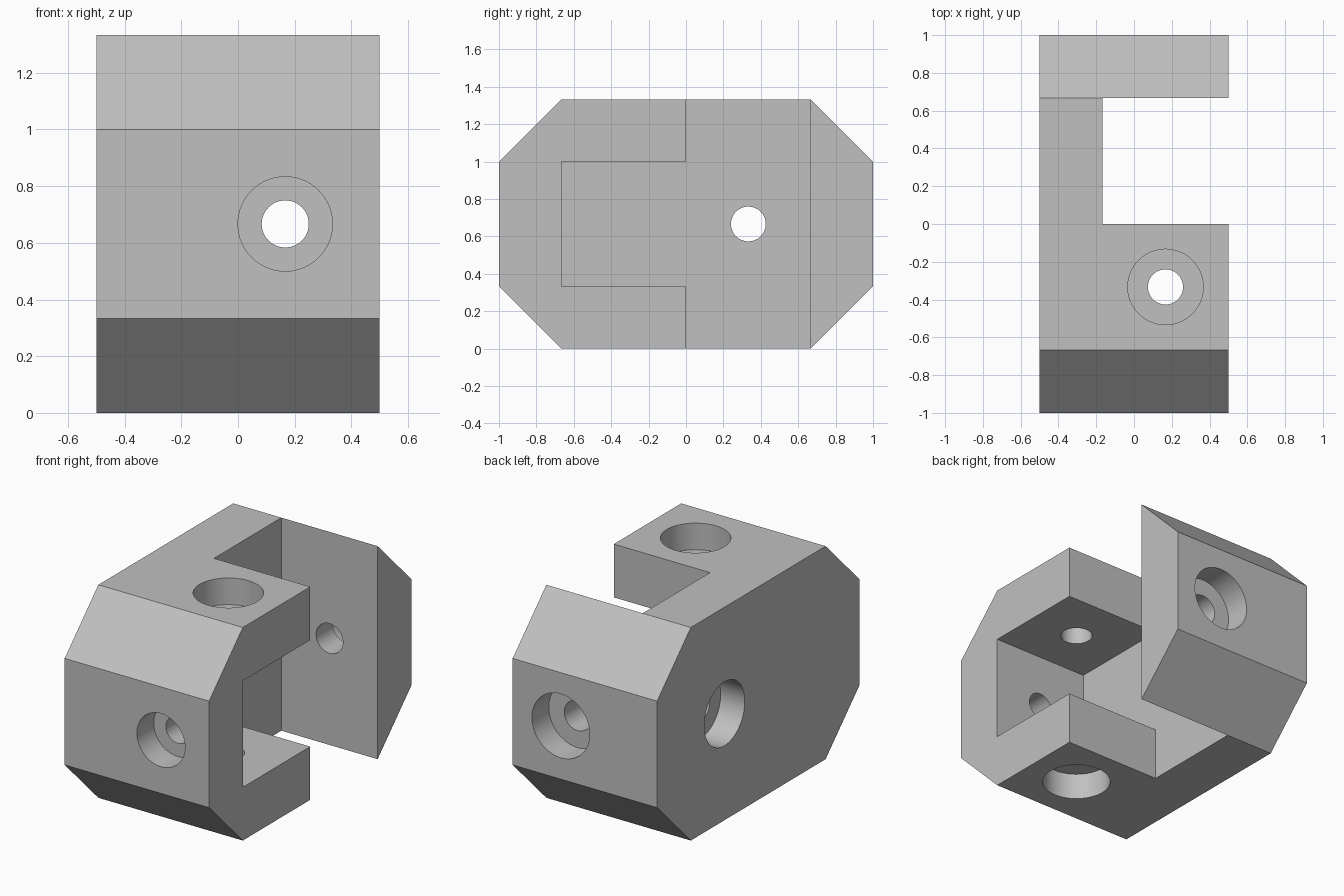
import bpy, bmesh, math
from mathutils import Vector, Matrix

if "Cube" in bpy.data.objects:
    bpy.data.objects.remove(bpy.data.objects["Cube"], do_unlink=True)

T = 1 / 3   # wall thickness and chamfer size
H = 4 * T   # total height

grey = bpy.data.materials.new("plain grey")
grey.use_nodes = True
grey.diffuse_color = (0.53, 0.53, 0.53, 1)
grey.node_tree.nodes["Principled BSDF"].inputs["Base Color"].default_value = grey.diffuse_color


def finish(name, bm):
    bmesh.ops.recalc_face_normals(bm, faces=bm.faces)
    mesh = bpy.data.meshes.new(name)
    bm.to_mesh(mesh)
    bm.free()
    mesh.materials.append(grey)
    obj = bpy.data.objects.new(name, mesh)
    bpy.context.collection.objects.link(obj)
    return obj


def prism(name, profile, x0, x1):
    """Extrude a (y, z) profile along x."""
    bm = bmesh.new()
    face = bm.faces.new([bm.verts.new((x0, y, z)) for y, z in profile])
    ext = bmesh.ops.extrude_face_region(bm, geom=[face])["geom"]
    bmesh.ops.translate(bm, vec=(x1 - x0, 0, 0),
                        verts=[v for v in ext if isinstance(v, bmesh.types.BMVert)])
    return finish(name, bm)


def stepped_bore(name, mouth, outward, wide, narrow):
    """Counterbored hole cutter, turned around its own axis."""
    bm = bmesh.new()
    profile = [(0, 0.1), (wide, 0.1), (wide, -T / 2), (narrow, -T / 2), (narrow, -0.45), (0, -0.45)]
    verts = [bm.verts.new((r, 0, z)) for r, z in profile]
    edges = [bm.edges.new(pair) for pair in zip(verts, verts[1:])]
    bmesh.ops.spin(bm, geom=verts + edges, axis=(0, 0, 1), cent=(0, 0, 0),
                   angle=math.tau, steps=64, use_merge=True)
    bmesh.ops.remove_doubles(bm, verts=bm.verts, dist=0.0001)
    turn = Vector(outward).to_track_quat('Z', 'Y').to_matrix().to_4x4()
    bm.transform(Matrix.Translation(mouth) @ turn)
    return finish(name, bm)


# Chamfered octagonal block
body = prism("bracket_body", [(-1, T), (-2 * T, 0), (2 * T, 0), (1, T),
                              (1, 3 * T), (2 * T, H), (-2 * T, H), (-1, 3 * T)], -0.5, 0.5)

# Slot in front of the back plate, widening into the pocket between the two arms
cutters = [prism("slot_cutter", [(-2 * T, T), (0, T), (0, -0.5), (2 * T, -0.5),
                                 (2 * T, 2), (0, 2), (0, 3 * T), (-2 * T, 3 * T)], -T / 2, 1)]

# Counterbored screw holes
mid = T / 2
for name, mouth, outward, wide, narrow in [
    ("front_bore", (mid, -1, 2 * T), (0, -1, 0), mid, 0.083),
    ("back_bore", (mid, 1, 2 * T), (0, 1, 0), 0.2, 0.093),
    ("side_bore", (-0.5, T, 2 * T), (-1, 0, 0), 0.2, 0.093),
    ("top_bore", (mid, -T, H), (0, 0, 1), 0.2, 0.093),
    ("bottom_bore", (mid, -T, 0), (0, 0, -1), 0.2, 0.093),
]:
    cutters.append(stepped_bore(name, mouth, outward, wide, narrow))

# Cut everything out, then drop the cutters
bpy.ops.object.select_all(action='DESELECT')
bpy.context.view_layer.objects.active = body
body.select_set(True)
for cutter in cutters:
    cutter.hide_render = True
    mod = body.modifiers.new(cutter.name, 'BOOLEAN')
    mod.operation = 'DIFFERENCE'
    mod.solver = 'EXACT'
    mod.object = cutter
    bpy.ops.object.modifier_apply(modifier=mod.name)
    bpy.data.objects.remove(cutter, do_unlink=True)

bpy.ops.object.shade_smooth_by_angle(angle=math.radians(30))
